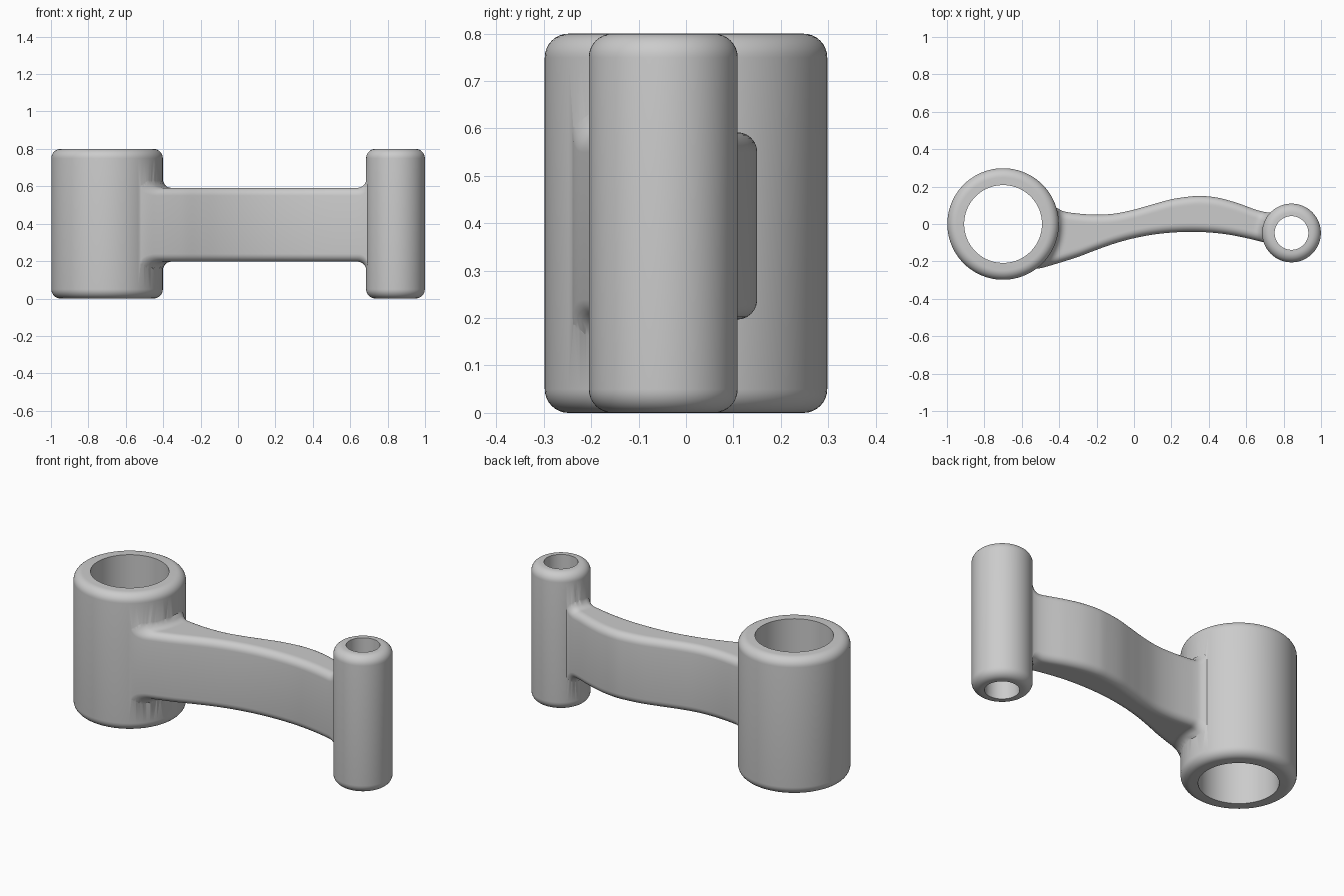
import bpy, bmesh, math

if "Cube" in bpy.data.objects:
    bpy.data.objects.remove(bpy.data.objects["Cube"])

H = 0.8
BIG = (-0.7, 0.0, 0.298, 0.208)      # x, y, outer radius, bore radius
SMALL = (0.842, -0.048, 0.157, 0.09)
FILLET = 0.045

grey = bpy.data.materials.new("plain grey")
grey.diffuse_color = (0.6, 0.6, 0.6, 1)
grey.use_nodes = True
grey.node_tree.nodes["Principled BSDF"].inputs["Base Color"].default_value = grey.diffuse_color


def make_object(name, bm):
    bmesh.ops.recalc_face_normals(bm, faces=bm.faces)
    me = bpy.data.meshes.new(name)
    bm.to_mesh(me)
    bm.free()
    me.materials.append(grey)
    ob = bpy.data.objects.new(name, me)
    bpy.context.collection.objects.link(ob)
    return ob


def loft(name, rings):
    """Closed skin through a list of equal-length rings."""
    bm = bmesh.new()
    vs = [[bm.verts.new(p) for p in r] for r in rings]
    n = len(vs[0])
    for a, b in zip(vs, vs[1:]):
        for i in range(n):
            j = (i + 1) % n
            bm.faces.new((a[i], a[j], b[j], b[i]))
    bm.faces.new(vs[0])
    bm.faces.new(vs[-1])
    return make_object(name, bm)


def lathe(name, cx, cy, profile, n=96):
    return loft(name, [[(cx + r * math.cos(2 * math.pi * i / n),
                         cy + r * math.sin(2 * math.pi * i / n), z)
                        for i in range(n)] for r, z in profile])


def curve(pts, x):
    """Smooth interpolation of y through (x, y) points."""
    k = 0
    while k < len(pts) - 2 and x > pts[k + 1][0]:
        k += 1

    def slope(i):
        a, b = pts[max(i - 1, 0)], pts[min(i + 1, len(pts) - 1)]
        return (b[1] - a[1]) / (b[0] - a[0])
    (x0, y0), (x1, y1) = pts[k], pts[k + 1]
    h = x1 - x0
    t = (x - x0) / h
    return ((2*t**3 - 3*t*t + 1) * y0 + (t**3 - 2*t*t + t) * h * slope(k)
            + (3*t*t - 2*t**3) * y1 + (t**3 - t*t) * h * slope(k + 1))


def flare(x, y):
    """Fillet rise near either barrel."""
    d = min(math.hypot(x - cx, y - cy) - r for cx, cy, r, _ in (BIG, SMALL))
    u = FILLET - min(max(d, 0), FILLET)
    return FILLET - math.sqrt(max(FILLET ** 2 - u * u, 0))


# Curved arm: rounded-rectangle sections between two outline curves
upper = [(-0.55, 0.13), (-0.42, 0.09), (-0.38, 0.069), (-0.3, 0.056), (-0.2, 0.05),
         (-0.1, 0.056), (0, 0.077), (0.1, 0.105), (0.2, 0.132), (0.3, 0.147),
         (0.36, 0.15), (0.45, 0.14), (0.55, 0.113), (0.65, 0.077), (0.7, 0.064), (0.74, 0.06)]
lower = [(-0.55, -0.243), (-0.5, -0.236), (-0.45, -0.223), (-0.3, -0.176), (-0.2, -0.138),
         (-0.1, -0.103), (0, -0.076), (0.1, -0.057), (0.2, -0.046), (0.3, -0.042),
         (0.4, -0.045), (0.5, -0.056), (0.6, -0.075), (0.7, -0.1), (0.74, -0.115)]
Z0, Z1, RC = 0.197, 0.592, 0.042
xs = [-0.55 + 1.29 * i / 130 for i in range(131)]
rings = []
for x in xs:
    lo, hi = curve(lower, x), curve(upper, x)
    flat = [lo + RC + (hi - lo - 2 * RC) * i / 12 for i in range(1, 12)]
    ring = []
    for sz, ze in ((1, Z1), (-1, Z0)):
        half = [(lo + RC - RC * math.cos(a), ze - sz * RC * (1 - math.sin(a)))
                for a in [math.pi / 2 * i / 6 for i in range(7)]]
        half += [(y, ze) for y in flat]
        half += [(hi - RC + RC * math.sin(a), ze - sz * RC * (1 - math.cos(a)))
                 for a in [math.pi / 2 * i / 6 for i in range(7)]]
        half = [(x, y, z + sz * flare(x, y)) for y, z in half]
        ring += half if sz > 0 else half[::-1]
    rings.append(ring)
arm = loft("link_arm", rings)


def combine(tool, op):
    m = arm.modifiers.new("cut", 'BOOLEAN')
    m.operation, m.solver, m.object = op, 'EXACT', tool
    bpy.context.view_layer.objects.active = arm
    bpy.ops.object.modifier_apply(modifier=m.name)
    bpy.data.objects.remove(tool)


# Barrels with rounded outer rims, joined to the arm, then bored through
for cx, cy, r, _ in (BIG, SMALL):
    e = 0.05
    arc = [math.pi / 2 * i / 8 for i in range(9)]
    prof = [(r - e + e * math.sin(a), e - e * math.cos(a)) for a in arc]
    prof += [(q, H - z) for q, z in reversed(prof)]
    combine(lathe("barrel", cx, cy, prof), 'UNION')
for cx, cy, _, b in (BIG, SMALL):
    combine(lathe("bore", cx, cy, [(b, -0.1), (b, H + 0.1)]), 'DIFFERENCE')

arm.select_set(True)
bpy.context.view_layer.objects.active = arm
bpy.ops.object.shade_smooth_by_angle(angle=math.radians(35))
